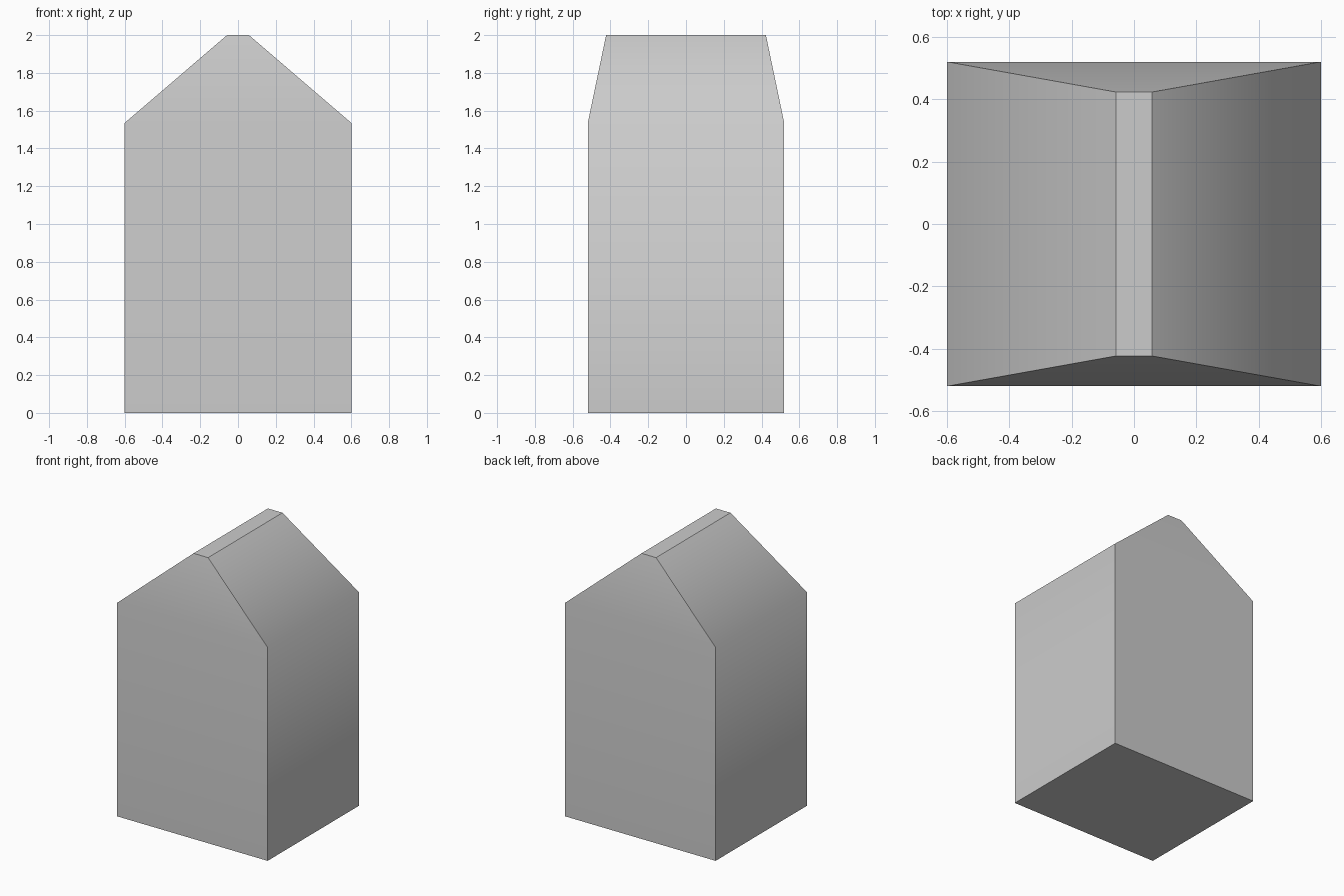
import bpy, bmesh

if "Cube" in bpy.data.objects:
    bpy.data.objects.remove(bpy.data.objects["Cube"])

# Cross-sections: half width x, half depth y, height z
SECTIONS = [(0.6, 0.52, 0.0), (0.6, 0.52, 1.535), (0.058, 0.423, 2.0)]

bm = bmesh.new()
rings = [[bm.verts.new((sx * x, sy * y, z))
          for sx, sy in ((-1, -1), (1, -1), (1, 1), (-1, 1))]
         for x, y, z in SECTIONS]

# Walls and sloping roof
for low, high in zip(rings, rings[1:]):
    for i in range(4):
        j = (i + 1) % 4
        bm.faces.new((low[i], low[j], high[j], high[i]))

# Base and flat ridge
bm.faces.new(rings[0][::-1])
bm.faces.new(rings[-1])
bmesh.ops.recalc_face_normals(bm, faces=bm.faces)

# Smooth only across the shoulder line; every other edge is crisp
for f in bm.faces:
    f.smooth = True
for e in bm.edges:
    e.smooth = all(v in rings[1] for v in e.verts)

mesh = bpy.data.meshes.new("carton_body")
bm.to_mesh(mesh)
bm.free()
bpy.context.collection.objects.link(bpy.data.objects.new("carton_body", mesh))
